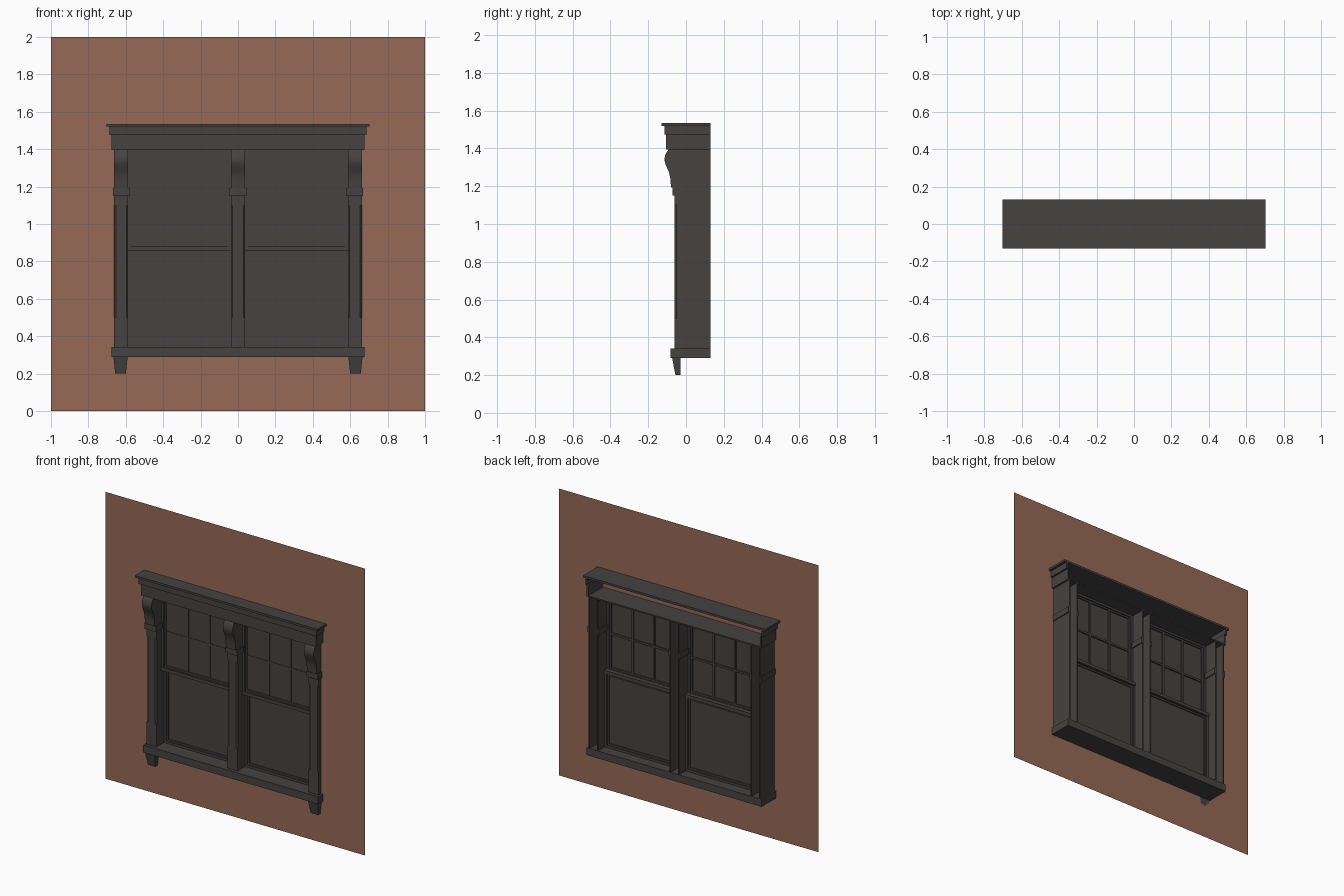
import bpy, bmesh
from mathutils import Vector

if bpy.data.objects.get("Cube"):
    bpy.data.objects.remove(bpy.data.objects["Cube"], do_unlink=True)


def material(name, rgb):
    m = bpy.data.materials.new(name)
    m.use_nodes = True
    m.diffuse_color = (*rgb, 1)
    bsdf = m.node_tree.nodes["Principled BSDF"]
    bsdf.inputs["Base Color"].default_value = (*rgb, 1)
    bsdf.inputs["Roughness"].default_value = 0.8
    return m


BRICK = material("brick brown", (0.30, 0.144, 0.09))
PAINT = material("charcoal paint", (0.06, 0.056, 0.054))
GLASS = material("dark glass", (0.062, 0.057, 0.054))

BACK = 0.13      # rear of the casing
WALL_Y = -0.03   # plane of the wall


def finish(name, bm, mat):
    bmesh.ops.recalc_face_normals(bm, faces=bm.faces)
    mesh = bpy.data.meshes.new(name)
    bm.to_mesh(mesh)
    bm.free()
    mesh.materials.append(mat)
    ob = bpy.data.objects.new(name, mesh)
    bpy.context.scene.collection.objects.link(ob)
    return ob


def add_box(bm, x, y, z):
    vs = bmesh.ops.create_cube(bm, size=1)["verts"]
    for v in vs:
        v.co = Vector([a + (b - a) * (c + 0.5) for (a, b), c in zip((x, y, z), v.co)])
    return vs


def boxes(name, parts, mat=PAINT):
    bm = bmesh.new()
    for p in parts:
        add_box(bm, *p)
    return finish(name, bm, mat)


def add_prism(bm, points, offset):
    face = bm.faces.new([bm.verts.new(p) for p in points])
    out = bmesh.ops.extrude_face_region(bm, geom=[face], use_keep_orig=True)
    new = [g for g in out["geom"] if isinstance(g, bmesh.types.BMVert)]
    bmesh.ops.translate(bm, verts=new, vec=offset)


def ring(x, y, z, w):
    """Four bars making a rectangular frame."""
    return [((x[0], x[0] + w), y, z), ((x[1] - w, x[1]), y, z),
            ((x[0] + w, x[1] - w), y, (z[0], z[0] + w)),
            ((x[0] + w, x[1] - w), y, (z[1] - w, z[1]))]


# Wall sheet with the window opening cut out
bm = bmesh.new()
hole_x, hole_low, hole_high = 0.655, 0.30, 1.405
for x0, x1, z0, z1 in ((-1, -hole_x, 0, 2), (hole_x, 1, 0, 2),
                       (-hole_x, hole_x, 0, hole_low), (-hole_x, hole_x, hole_high, 2)):
    bm.faces.new([bm.verts.new((x, WALL_Y, z))
                  for x, z in ((x0, z0), (x1, z0), (x1, z1), (x0, z1))])
bmesh.ops.remove_doubles(bm, verts=bm.verts, dist=0.0001)
finish("brick_wall", bm, BRICK)


# Pilasters: channels open at the back, with chamfered shaft, band and scroll
def add_channel(bm, cx, w, front, z0, z1, chamfer=0.0):
    t = 0.01
    left = [(-w, BACK), (-w, front + chamfer)]
    if chamfer:
        left.append((-w + chamfer, front))
    outer = left + [(-x, y) for x, y in reversed(left)]
    inner = [(w - t, BACK), (w - t, front + 2 * t), (t - w, front + 2 * t), (t - w, BACK)]
    add_prism(bm, [(cx + x, y, z0) for x, y in outer + inner], (0, 0, z1 - z0))


HALF = 0.0375
SCROLL = [(-0.08, 1.192), (-0.081, 1.22), (-0.084, 1.25), (-0.092, 1.28), (-0.104, 1.305),
          (-0.112, 1.325), (-0.114, 1.345), (-0.11, 1.365), (-0.102, 1.38), (-0.09, 1.397)]
for label, cx in (("right", -0.625), ("centre", 0), ("left", 0.625)):
    bm = bmesh.new()
    add_channel(bm, cx, HALF, -0.06, 0.34, 0.5)
    add_channel(bm, cx, HALF, -0.06, 0.5, 1.1, 0.009)
    add_channel(bm, cx, HALF, -0.06, 1.1, 1.397)
    finish(label + "_pilaster", bm, PAINT)

    bm = bmesh.new()
    add_channel(bm, cx, HALF + 0.007, -0.072, 1.15, 1.192)
    finish(label + "_pilaster_band", bm, PAINT)

    bm = bmesh.new()
    profile = SCROLL + [(-0.05, 1.397), (-0.05, 1.192)]
    add_prism(bm, [(cx - HALF, y, z) for y, z in profile], (2 * HALF, 0, 0))
    bracket = finish(label + "_scroll_bracket", bm, PAINT)
    bpy.ops.object.select_all(action="DESELECT")
    bracket.select_set(True)
    bpy.context.view_layer.objects.active = bracket
    bpy.ops.object.shade_smooth_by_angle(angle=0.6)

# Sill with tapered feet
boxes("sill", [((-0.675, 0.675), (-0.082, BACK), (0.29, 0.342))])
for label, cx in (("right", -0.628), ("left", 0.628)):
    bm = bmesh.new()
    for v in add_box(bm, (cx - 0.038, cx + 0.038), (-0.073, WALL_Y), (0.2, 0.29)):
        if v.co.z < 0.25:
            v.co.x = cx + (v.co.x - cx) * 0.74
            if v.co.y < -0.05:
                v.co.y = -0.056
    finish(label + "_sill_foot", bm, PAINT)


# Header: front and end boards, bottom board and cap, open at the back
def header_band(half, front, z):
    t = 0.012
    return [((-half, half), (front, front + t), z),
            ((-half, -half + t), (front + t, BACK), z),
            ((half - t, half), (front + t, BACK), z)]


boxes("header_fascia", header_band(0.675, -0.105, (1.395, 1.478)))
boxes("header_crown", header_band(0.686, -0.114, (1.475, 1.522)))
boxes("header_cap", [((-0.703, 0.703), (-0.13, BACK), (1.52, 1.535))])
boxes("header_soffit", [((-0.664, 0.664), (-0.095, BACK), (1.395, 1.404))])

# Sashes: each opening has a divided upper sash and a plain lower sash
for label, side in (("right", -1), ("left", 1)):
    x = tuple(sorted((side * 0.037, side * 0.588)))
    upper_z, lower_z = (0.865, 1.396), (0.342, 0.868)
    for part, z, y in (("upper", upper_z, -0.002), ("lower", lower_z, 0.022)):
        name = label + "_" + part + "_sash"
        inset = 0.016
        ix = (x[0] + inset, x[1] - inset)
        iz = (z[0] + inset, z[1] - inset)
        gx = (ix[0] + 0.012, ix[1] - 0.012)
        gz = (iz[0] + 0.012, iz[1] - 0.012)
        boxes(name, ring(x, (y, y + 0.035), z, inset)
              + ring(ix, (y + 0.008, y + 0.027), iz, 0.012))
        boxes(name + "_glass", [(gx, (y + 0.015, y + 0.019), gz)], GLASS)
        if part == "upper":
            step = (gx[1] - gx[0]) / 3
            depth = (y + 0.012, y + 0.028)
            bars = [((c - 0.007, c + 0.007), depth, gz)
                    for c in (gx[0] + step, gx[0] + 2 * step)]
            bars.append((gx, depth, (1.118, 1.132)))
            boxes(name + "_glazing_bars", bars)
    # Meeting rail moulding
    boxes(label + "_meeting_rail", [(x, (-0.008, 0.062), (0.856, 0.879))])
